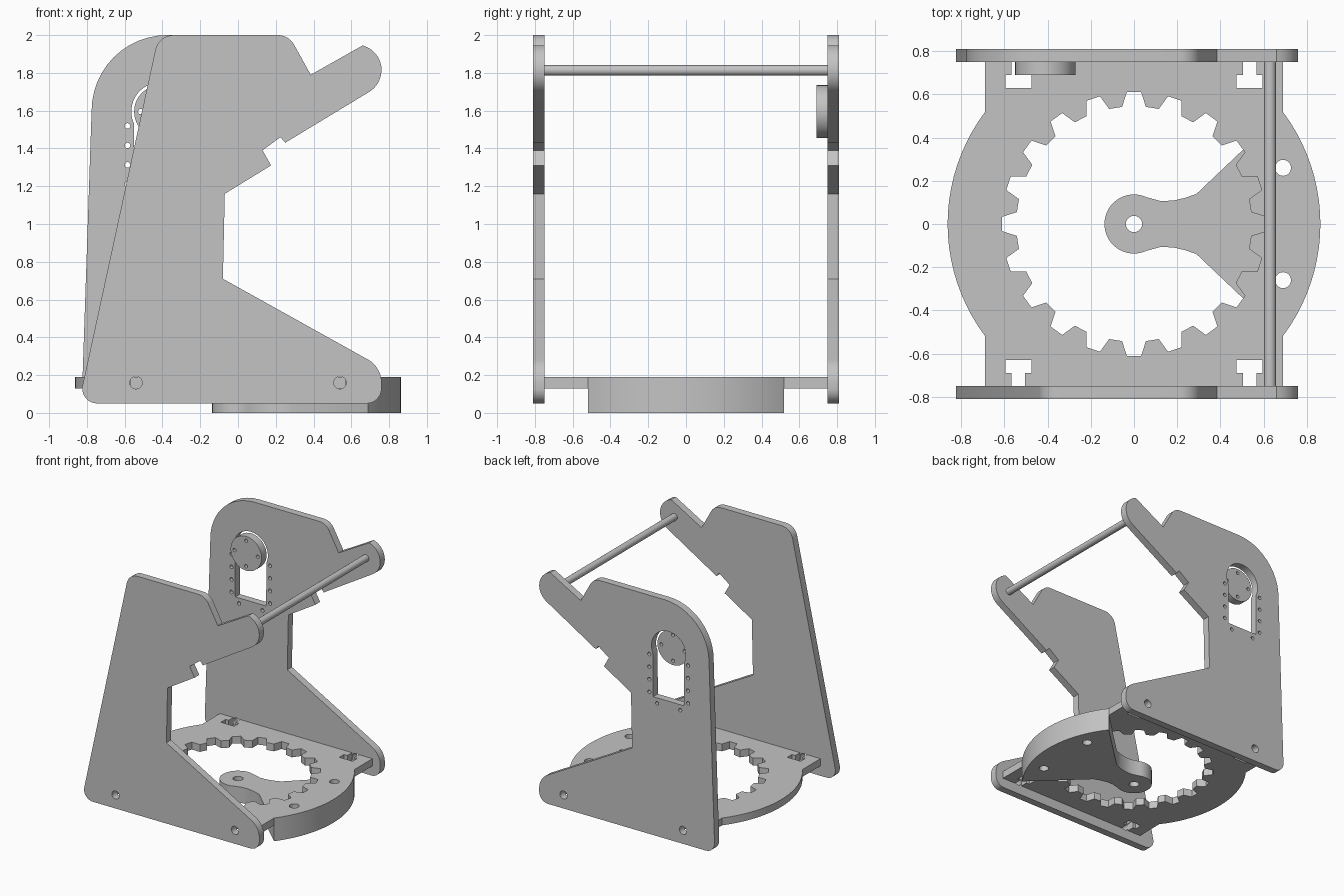
import bpy, bmesh
from math import sin, cos, radians, pi

cube = bpy.data.objects.get("Cube")
if cube:
    bpy.data.objects.remove(cube, do_unlink=True)

grey = bpy.data.materials.new("plain grey")
grey.use_nodes = True
grey.diffuse_color = (0.55, 0.55, 0.55, 1)
grey.node_tree.nodes["Principled BSDF"].inputs["Base Color"].default_value = grey.diffuse_color


def arc(cx, cy, r, a0, a1, n=8):
    """Points along an arc, angles in degrees."""
    angles = [radians(a0 + (a1 - a0) * i / n) for i in range(n + 1)]
    return [(cx + r * cos(a), cy + r * sin(a)) for a in angles]


def hole(cx, cy, r, n=20):
    return arc(cx, cy, r, 0, 360 - 360 / n, n - 1)


def slab(name, loops, low, high, upright=False):
    """Extrude an outline with holes; upright slabs lie in the xz plane."""
    curve = bpy.data.curves.new(name, "CURVE")
    curve.dimensions = "2D"
    curve.fill_mode = "BOTH"
    curve.extrude = (high - low) / 2
    for loop in loops:
        spline = curve.splines.new("POLY")
        spline.points.add(len(loop) - 1)
        for point, (u, v) in zip(spline.points, loop):
            point.co = (u, v, 0, 1)
        spline.use_cyclic_u = True
    temp = bpy.data.objects.new(name + "_outline", curve)
    bpy.context.collection.objects.link(temp)
    graph = bpy.context.evaluated_depsgraph_get()
    mesh = bpy.data.meshes.new_from_object(temp.evaluated_get(graph))
    bpy.data.objects.remove(temp, do_unlink=True)
    bpy.data.curves.remove(curve)

    bm = bmesh.new()
    bm.from_mesh(mesh)
    bmesh.ops.remove_doubles(bm, verts=bm.verts, dist=0.0001)
    bmesh.ops.recalc_face_normals(bm, faces=bm.faces)
    bm.to_mesh(mesh)
    bm.free()
    mesh.materials.clear()
    mesh.materials.append(grey)

    obj = bpy.data.objects.new(name, mesh)
    bpy.context.collection.objects.link(obj)
    middle = (low + high) / 2
    if upright:
        obj.rotation_euler.x = pi / 2
        obj.location.y = middle
    else:
        obj.location.z = middle
    bpy.ops.object.select_all(action="DESELECT")
    obj.select_set(True)
    bpy.context.view_layer.objects.active = obj
    bpy.ops.object.shade_smooth_by_angle(angle=radians(25))
    return obj


# Side panel outline shared by both sides, clockwise from the top
shared = (
    arc(0.21, 1.9, 0.1, 90, 30)
    + [(0.385, 1.79)]
    + arc(0.625, 1.815, 0.135, 75, -57, 12)
    + [(0.25, 1.43), (0.225, 1.46), (0.13, 1.39), (0.175, 1.31),
       (-0.07, 1.16), (-0.08, 0.71)]
    + arc(0.62, 0.16, 0.14, 60, 0)
    + arc(0.68, 0.13, 0.08, -5, -90)
    + arc(-0.745, 0.13, 0.08, 270, 175)
)
bolt_holes = [hole(x, 0.16, 0.033) for x in (-0.54, 0.54)]

# Front panel with a slanted edge
slanted = shared + arc(-0.34, 1.9, 0.1, 168, 90)
slab("front_panel", [slanted] + bolt_holes, -0.81, -0.75, True)

# Back panel with a rounded shoulder, arched opening and rows of small holes
shoulder = shared + arc(-0.375, 1.6, 0.4, 180, 90, 12)
px, pz = -0.41, 1.595
opening = arc(px, pz, 0.155, -25, 205, 24) + [(px - 0.14, 1.18), (px + 0.14, 1.18)]
small_holes = [hole(px + s * 0.175, 1.21 + 0.103 * i, 0.015, 12)
               for s in (-1, 1) for i in range(4)]
small_holes += [hole(px + s * 0.105, 1.135, 0.015, 12) for s in (-1, 1)]
slab("back_panel", [shoulder, opening] + bolt_holes + small_holes, 0.75, 0.81, True)

# Round horn in the opening, with four screw holes
horn_holes = [hole(px + 0.105 * cos(a), pz + 0.105 * sin(a), 0.014, 12)
              for a in (0, pi / 2, pi, 3 * pi / 2)]
slab("pivot_disc", [hole(px, pz, 0.14, 40)] + horn_holes, 0.69, 0.755, True)

# Base plate: bulged sides, nut slots along the straight edges
quarter = arc(0, 0, 0.863, 0, 37, 10) + [(0.69, 0.75)]
for u, v in ((0.568, 0.75), (0.568, 0.69), (0.595, 0.69), (0.595, 0.63),
             (0.475, 0.63), (0.475, 0.69), (0.505, 0.69), (0.505, 0.75)):
    quarter.append((u, v))
half = quarter + [(-x, y) for x, y in reversed(quarter)][:-1]
outline = half + [(-x, -y) for x, y in half]

# Internal gear opening with twenty grooves
teeth = 20
gear = []
for i in range(teeth):
    for offset, r in ((-5.8, 0.545), (-3.1, 0.612), (3.1, 0.612), (5.8, 0.545)):
        a = radians(i * 360 / teeth + offset)
        gear.append((r * cos(a), r * sin(a)))
rim_holes = [hole(0.69, y, 0.037) for y in (-0.26, 0.26)]
slab("base_plate", [outline, gear] + rim_holes, 0.13, 0.19)

# Fan shaped swivel arm below the plate
neck = [(0.12, 0.107), (0.18, 0.108), (0.24, 0.122), (0.29, 0.14)]
fan = (
    arc(0, 0, 0.137, 295, 65, 24)
    + neck
    + arc(0, 0, 0.863, 37, -37, 20)
    + [(x, -y) for x, y in reversed(neck)]
)
slab("swivel_arm", [fan, hole(0, 0, 0.038)] + rim_holes, 0, 0.13)

# Cross rod between the panel arms
slab("cross_rod", [hole(0.63, 1.813, 0.028, 24)], -0.805, 0.805, True)
